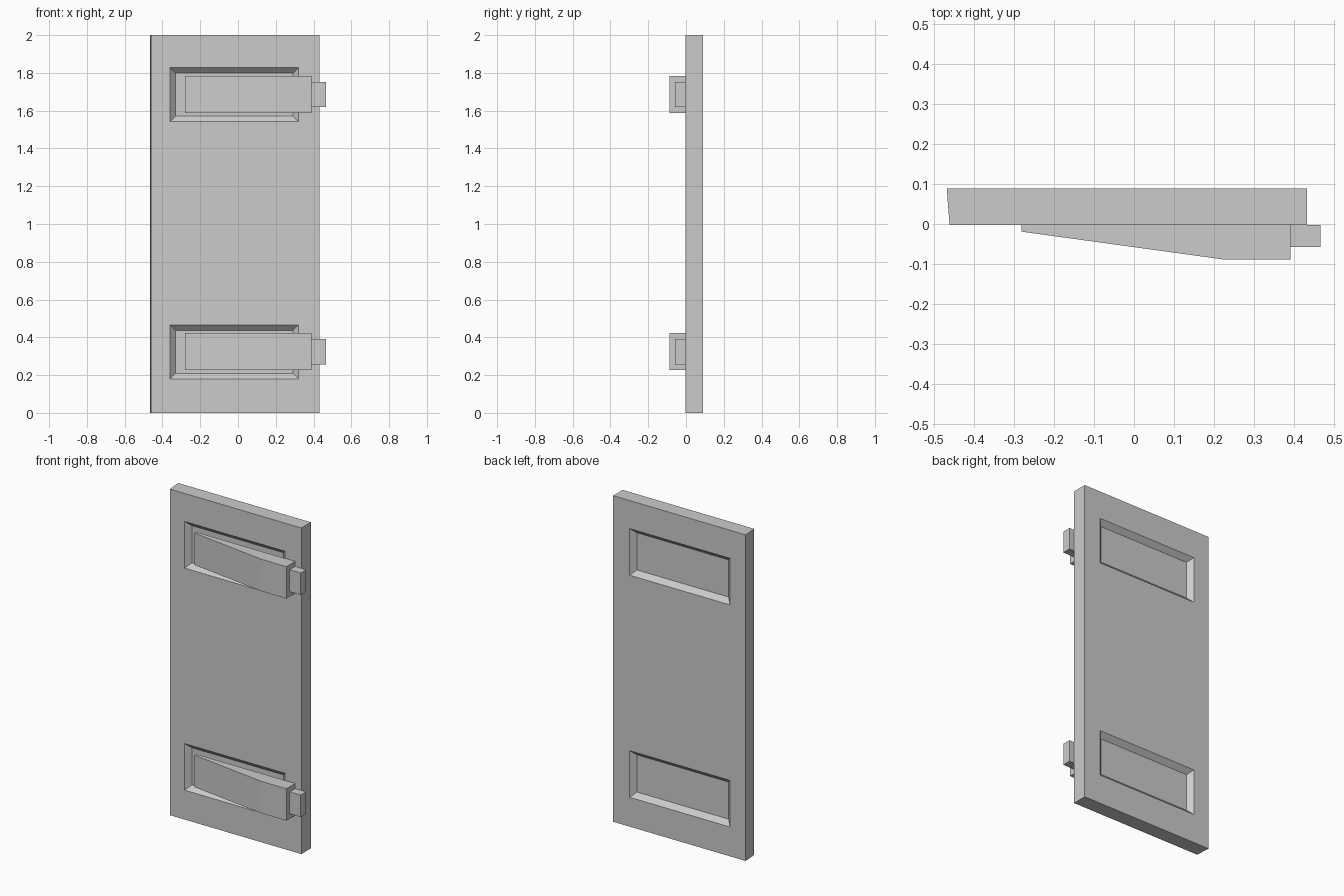
import bpy, bmesh

if "Cube" in bpy.data.objects:
    bpy.data.objects.remove(bpy.data.objects["Cube"])

FRONT, BACK = -0.003, 0.089
PANEL_X = (-0.36, 0.32)
PANELS_Z = [(0.18, 0.466), (1.542, 1.828)]


def prism(bm, profile, z0, z1):
    """Closed solid from an x/y outline raised from z0 to z1."""
    face = bm.faces.new([bm.verts.new((x, y, z0)) for x, y in profile])
    top = bmesh.ops.extrude_face_region(bm, geom=[face])["geom"]
    verts = [g for g in top if isinstance(g, bmesh.types.BMVert)]
    bmesh.ops.translate(bm, verts=verts, vec=(0, 0, z1 - z0))
    bmesh.ops.recalc_face_normals(bm, faces=bm.faces[:])


def finish(bm, name):
    mesh = bpy.data.meshes.new(name)
    bm.to_mesh(mesh)
    bm.free()
    obj = bpy.data.objects.new(name, mesh)
    bpy.context.collection.objects.link(obj)
    return obj


# Door slab with a slightly slanted closing edge
bm = bmesh.new()
prism(bm, [(-0.46, FRONT), (0.432, FRONT), (0.432, BACK), (-0.467, BACK)], 0, 2)

# Cut the slab faces along the panel borders
cuts = [((x, 0, 0), (1, 0, 0)) for x in PANEL_X]
cuts += [((0, 0, z), (0, 0, 1)) for pair in PANELS_Z for z in pair]
for co, no in cuts:
    bmesh.ops.bisect_plane(bm, geom=bm.verts[:] + bm.edges[:] + bm.faces[:],
                           plane_co=co, plane_no=no)

# Sink bevelled panels into both sides
panels = []
for f in bm.faces:
    c = f.calc_center_median()
    if abs(f.normal.y) > 0.99 and PANEL_X[0] < c.x < PANEL_X[1]:
        if any(a < c.z < b for a, b in PANELS_Z):
            panels.append(f)
bmesh.ops.inset_individual(bm, faces=panels, thickness=0.029, depth=-0.029,
                           use_even_offset=True)
bmesh.ops.dissolve_limit(bm, angle_limit=0.01, verts=bm.verts[:], edges=bm.edges[:])
finish(bm, "door")

# Tapered hinge straps and their pivot blocks
strap = [(-0.281, FRONT), (-0.281, -0.019), (0.22, -0.088), (0.39, -0.088), (0.39, FRONT)]
pivot = [(0.39, FRONT), (0.39, -0.057), (0.465, -0.057), (0.465, FRONT)]
for label, z in (("lower", 0.324), ("upper", 1.686)):
    for part, outline, half in (("hinge_strap", strap, 0.098), ("hinge_pivot", pivot, 0.067)):
        bm = bmesh.new()
        prism(bm, outline, z - half, z + half)
        finish(bm, f"{label}_{part}")
